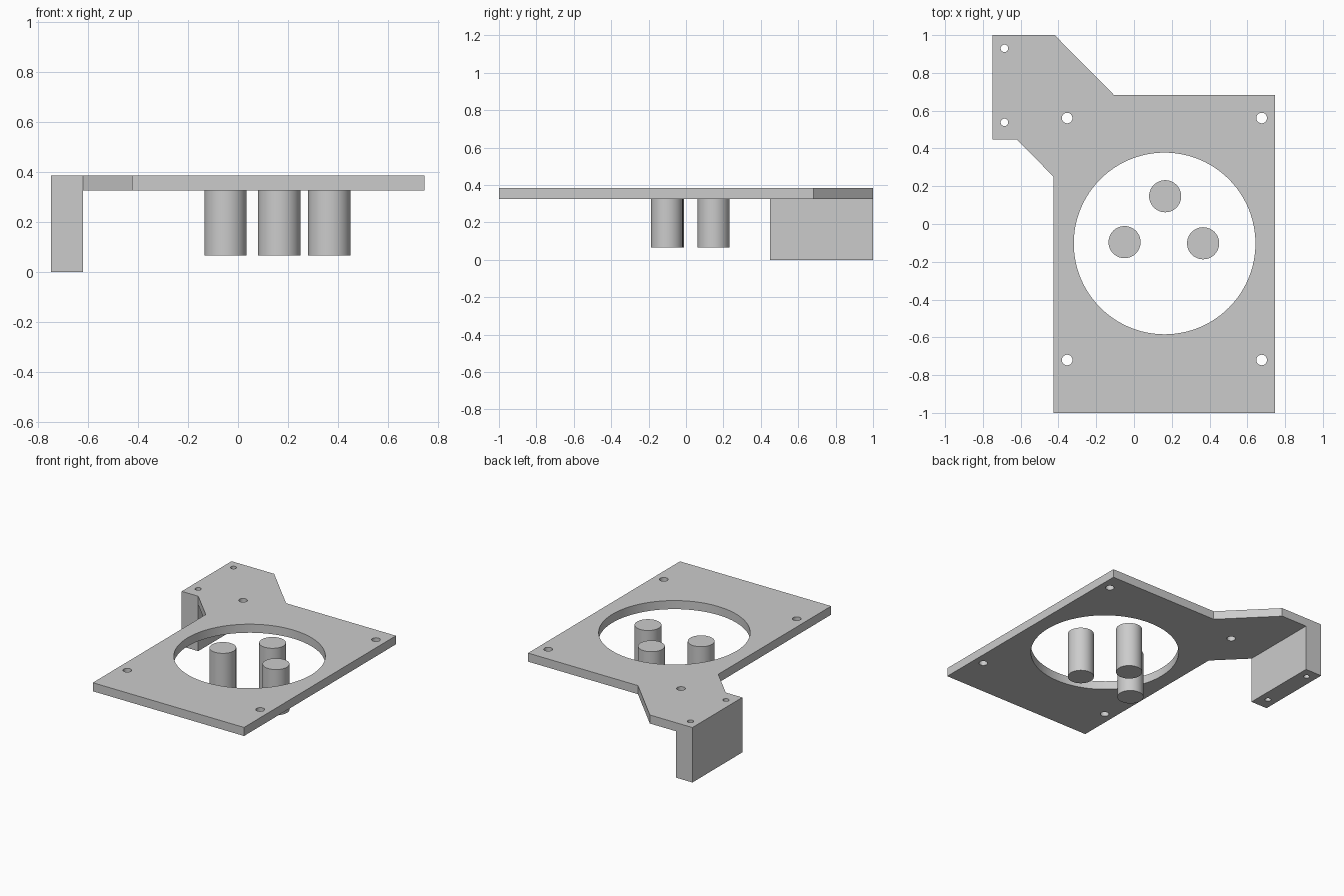
import bpy
import bmesh
from math import radians

cube = bpy.data.objects.get("Cube")
if cube:
    bpy.data.objects.remove(cube, do_unlink=True)

TOP, PLATE_BOTTOM, PIN_BOTTOM = 0.385, 0.325, 0.065

grey = bpy.data.materials.new("plain grey")
grey.use_nodes = True
colour = (0.6, 0.6, 0.6, 1)
grey.diffuse_color = colour
grey.node_tree.nodes["Principled BSDF"].inputs["Base Color"].default_value = colour


def prism(name, outline, z0, z1):
    """Extrude a counter-clockwise outline from z0 up to z1."""
    bm = bmesh.new()
    face = bm.faces.new([bm.verts.new((x, y, z0)) for x, y in outline])
    grown = bmesh.ops.extrude_face_region(bm, geom=[face], use_keep_orig=True)
    tops = [v for v in grown["geom"] if isinstance(v, bmesh.types.BMVert)]
    bmesh.ops.translate(bm, verts=tops, vec=(0, 0, z1 - z0))
    bmesh.ops.recalc_face_normals(bm, faces=bm.faces)
    mesh = bpy.data.meshes.new(name)
    bm.to_mesh(mesh)
    bm.free()
    mesh.materials.append(grey)
    obj = bpy.data.objects.new(name, mesh)
    bpy.context.collection.objects.link(obj)
    return obj


def cylinder(name, x, y, radius, z0, z1, sides):
    bpy.ops.mesh.primitive_cylinder_add(
        vertices=sides, radius=radius, depth=z1 - z0, location=(x, y, (z0 + z1) / 2))
    obj = bpy.context.object
    obj.name = name
    obj.data.materials.append(grey)
    return obj


def activate(obj):
    bpy.ops.object.select_all(action='DESELECT')
    obj.select_set(True)
    bpy.context.view_layer.objects.active = obj


def combine(target, tool, operation):
    activate(target)
    mod = target.modifiers.new("combine", 'BOOLEAN')
    mod.operation, mod.solver, mod.object = operation, 'EXACT', tool
    bpy.ops.object.modifier_apply(modifier=mod.name)
    bpy.data.objects.remove(tool, do_unlink=True)


# Mounting plate with its angled corner arm
plate = prism("mounting_plate", [
    (-0.425, -1), (0.747, -1), (0.747, 0.682), (-0.105, 0.682),
    (-0.42, 1), (-0.75, 1), (-0.75, 0.448), (-0.622, 0.448), (-0.425, 0.25),
], PLATE_BOTTOM, TOP)

# Support leg under the arm
leg = prism("support_leg", [
    (-0.75, 0.448), (-0.622, 0.448), (-0.622, 1), (-0.75, 1)], 0, TOP)
combine(plate, leg, 'UNION')

# Large opening, corner screw holes and the holes down through the leg
holes = [(0.162, -0.103, 0.481, 96)]
holes += [(x, y, 0.028, 32) for x in (-0.354, 0.676) for y in (-0.72, 0.561)]
holes += [(-0.686, y, 0.02, 32) for y in (0.538, 0.93)]
for x, y, radius, sides in holes:
    combine(plate, cylinder("hole_cutter", x, y, radius, -0.1, 0.5, sides), 'DIFFERENCE')

# Three pins standing inside the opening
pins = [cylinder(f"pin_{i + 1}", x, y, 0.085, PIN_BOTTOM, TOP, 48)
        for i, (x, y) in enumerate([(0.165, 0.147), (-0.05, -0.096), (0.366, -0.102)])]

for obj in [plate] + pins:
    activate(obj)
    bpy.ops.object.shade_smooth_by_angle(angle=radians(30))
